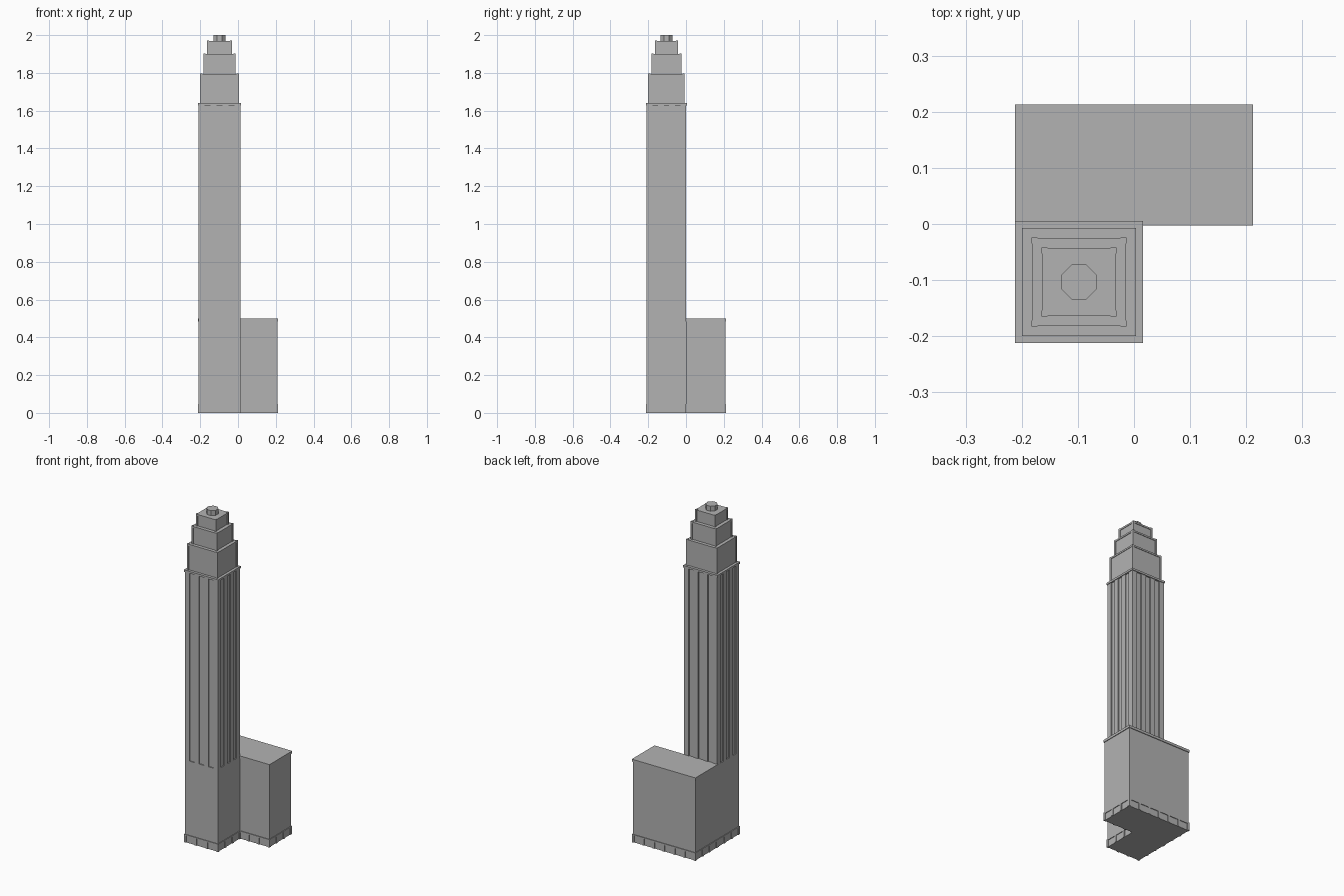
import bpy, bmesh, math
from mathutils import Matrix

if "Cube" in bpy.data.objects:
    bpy.data.objects.remove(bpy.data.objects["Cube"], do_unlink=True)

stone = bpy.data.materials.new("grey stone")
stone.use_nodes = True
GREY = (0.45, 0.45, 0.45, 1)
stone.diffuse_color = GREY
stone.node_tree.nodes["Principled BSDF"].inputs["Base Color"].default_value = GREY


def make(name, boxes):
    """One object from a list of boxes (x0, x1, y0, y1, z0, z1)."""
    bm = bmesh.new()
    for x0, x1, y0, y1, z0, z1 in boxes:
        place = Matrix.Translation(((x0 + x1) / 2, (y0 + y1) / 2, (z0 + z1) / 2))
        size = Matrix.Diagonal((x1 - x0, y1 - y0, z1 - z0, 1))
        bmesh.ops.create_cube(bm, size=1, matrix=place @ size)
    finish(name, bm)


def finish(name, bm):
    mesh = bpy.data.meshes.new(name)
    bm.to_mesh(mesh)
    bm.free()
    mesh.materials.append(stone)
    bpy.context.collection.objects.link(bpy.data.objects.new(name, mesh))


def grow(rect, d):
    x0, x1, y0, y1 = rect
    return (x0 - d, x1 + d, y0 - d, y1 + d)


def corners(rect, w, z0, z1):
    x0, x1, y0, y1 = rect
    return [(x, x + w, y, y + w, z0, z1) for x in (x0, x1 - w) for y in (y0, y1 - w)]


def piers(rect, nx, ny, w, z0, z1):
    """Corner posts plus inner piers that run through the core."""
    x0, x1, y0, y1 = rect
    out = corners(rect, w, z0, z1)
    for i in range(1, nx):
        x = x0 + (x1 - x0 - w) * i / nx
        out.append((x, x + w, y0, y1, z0, z1))
    for i in range(1, ny):
        y = y0 + (y1 - y0 - w) * i / ny
        out.append((x0, x1, y, y + w, z0, z1))
    return out


TOWER = (-0.208, 0.012, -0.208, 0.001)
WING = (-0.208, 0.208, 0.001, 0.209)
LIP = 0.004
BASE_TOP, SHAFT_TOP = 0.5, 1.64

# Lower block: tower base and wing, each with its cornice
make("tower_base", [(*TOWER, 0, BASE_TOP - 0.005)])
make("wing", [(*WING, 0, BASE_TOP - 0.015)])
make("wing_cornice", [(*grow(WING, LIP), BASE_TOP - 0.015, BASE_TOP)])

# Street level: piers under a thin lintel band
for name, rect, nx, ny in (("tower", TOWER, 3, 3), ("wing", WING, 6, 3)):
    outer = grow(rect, LIP)
    make(name + "_street_piers", piers(outer, nx, ny, 0.014, 0, 0.04))
    make(name + "_street_lintel", [(*outer, 0.04, 0.048)])

# Shaft: recessed core with vertical piers and a crowning ledge
make("shaft_core", [(*grow(TOWER, -0.006), BASE_TOP - 0.005, SHAFT_TOP)])
make("shaft_piers", piers(TOWER, 3, 3, 0.031, BASE_TOP - 0.005, SHAFT_TOP - 0.012))
make("shaft_ledge", [(*grow(TOWER, LIP), SHAFT_TOP - 0.012, SHAFT_TOP)])

# Stepped crown: wall, cornice and corner posts on every tier
tiers = (("lower", 0.008, SHAFT_TOP, 1.795),
         ("middle", 0.025, 1.795, 1.9),
         ("upper", 0.043, 1.9, 1.97))
for name, inset, z0, z1 in tiers:
    outer = grow(TOWER, -inset)
    make(name + "_tier_wall", [(*grow(outer, -0.004), z0, z1)])
    make(name + "_tier_cornice", [(*grow(outer, -0.001), z1 - 0.01, z1)])
    make(name + "_tier_posts", corners(outer, 0.011, z0, z1 + 0.002))

# Eight-sided roof drum
bm = bmesh.new()
middle = ((TOWER[0] + TOWER[1]) / 2, (TOWER[2] + TOWER[3]) / 2, 1.985)
radius = 0.031 / math.cos(math.pi / 8)
bmesh.ops.create_cone(bm, cap_ends=True, segments=8, radius1=radius, radius2=radius, depth=0.03,
                      matrix=Matrix.Translation(middle) @ Matrix.Rotation(math.pi / 8, 4, "Z"))
finish("roof_drum", bm)
